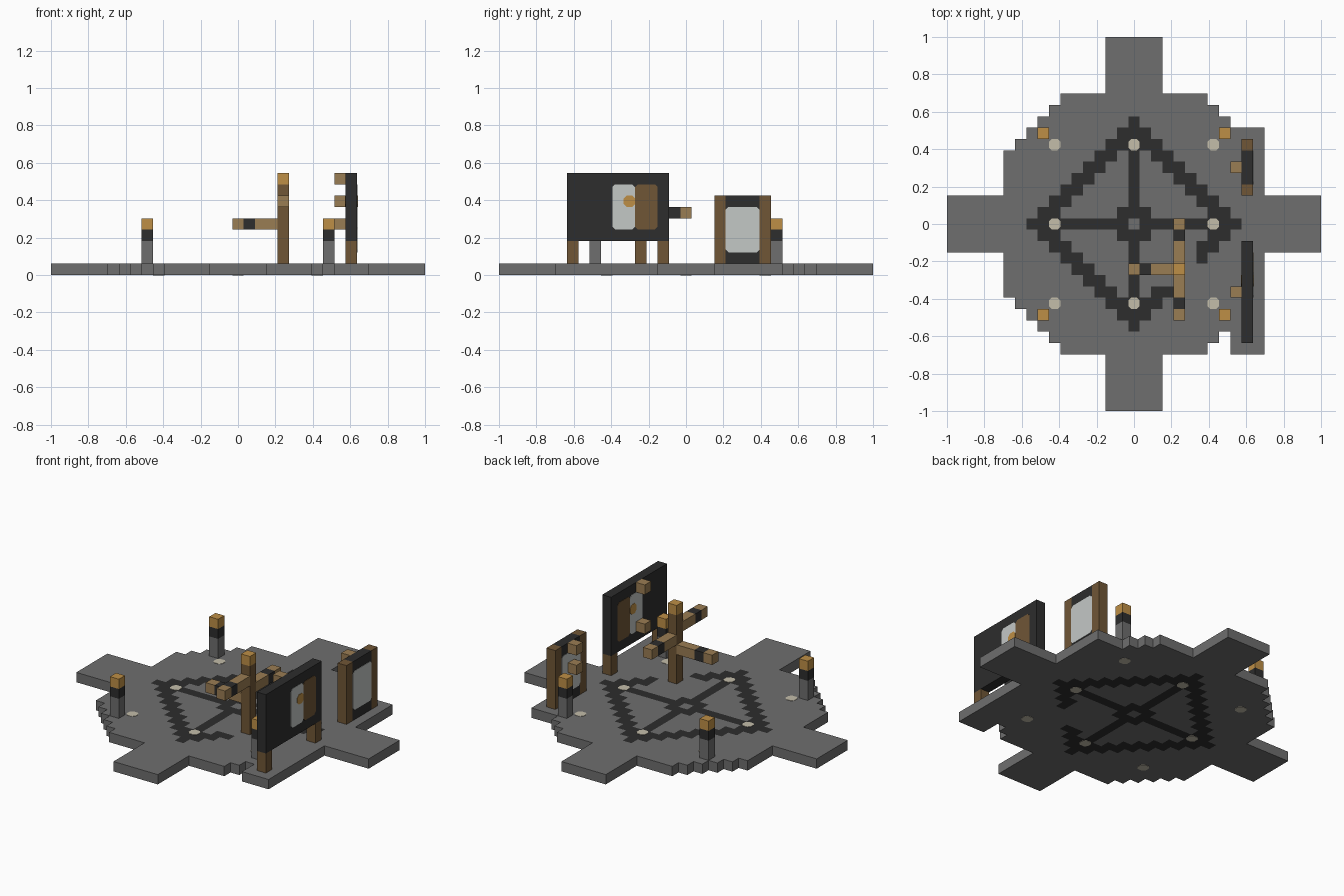
import bpy, bmesh

if "Cube" in bpy.data.objects:
    bpy.data.objects.remove(bpy.data.objects["Cube"], do_unlink=True)

U = 2 / 33        # side of one block
SKIN = 0.002      # thickness of painted plates


def material(name, *srgb):
    lin = [((c / 255 + 0.055) / 1.055) ** 2.4 for c in srgb] + [1]
    m = bpy.data.materials.new(name)
    m.use_nodes = True
    m.diffuse_color = lin
    m.node_tree.nodes["Principled BSDF"].inputs["Base Color"].default_value = lin
    return m


STONE = material("grey stone", 110, 110, 110)
DARK = material("charcoal", 45, 45, 45)
AMBER = material("amber", 190, 143, 70)
TAN = material("tan wood", 154, 125, 83)
BROWN = material("brown wood", 112, 86, 54)
PALE = material("pale panel", 196, 200, 198)
CREAM = material("cream lamp", 196, 189, 170)


def finish(bm, name, mats):
    me = bpy.data.meshes.new(name)
    bmesh.ops.recalc_face_normals(bm, faces=bm.faces)
    bm.to_mesh(me)
    bm.free()
    for m in mats:
        me.materials.append(m)
    ob = bpy.data.objects.new(name, me)
    bpy.context.collection.objects.link(ob)
    return ob


def block(name, mat, first, last=None, round_axis=None):
    """Box from block index first to last; round_axis makes a thin raised, chamfered plate."""
    last = last or first
    lo = [(c - 0.5) * U for c in first[:2]] + [first[2] * U]
    hi = [(c + 0.5) * U for c in last[:2]] + [(last[2] + 1) * U]
    if round_axis is not None:
        lo[round_axis] -= SKIN
        hi[round_axis] += SKIN
    bm = bmesh.new()
    bmesh.ops.create_cube(bm, size=1)
    for v in bm.verts:
        v.co = [hi[a] if v.co[a] > 0 else lo[a] for a in range(3)]
    if round_axis is not None:
        edges = [e for e in bm.edges
                 if abs((e.verts[0].co - e.verts[1].co)[round_axis]) > U / 2]
        bmesh.ops.bevel(bm, geom=edges, offset=U * 0.25, segments=1, affect='EDGES')
    return finish(bm, name, [mat])


# Floor plan: stepped disc, cross arms and a side strip for the boards
def in_floor(i, j):
    a, b = abs(i), abs(j)
    disc = max(a, b) <= 11 and a + b <= 17
    strip = 9 <= i <= 11 and -11 <= j <= 8
    return disc or min(a, b) <= 2 or strip


# Dark inlay: diamond ring with a gap, cross lines and a hub
def in_inlay(i, j):
    a, b = abs(i), abs(j)
    ring = a + b in (8, 9) and not (3 <= i <= 5 and -5 <= j <= -3)
    cross = min(a, b) == 0 and 0 < max(a, b) <= 7
    return ring or cross or (a == 1 and b == 1)


bm = bmesh.new()
grid = {}


def corner(i, j):
    if (i, j) not in grid:
        grid[i, j] = bm.verts.new(((i - 0.5) * U, (j - 0.5) * U, 0))
    return grid[i, j]


for i in range(-16, 17):
    for j in range(-16, 17):
        if in_floor(i, j):
            f = bm.faces.new([corner(i, j), corner(i + 1, j),
                              corner(i + 1, j + 1), corner(i, j + 1)])
            f.material_index = int(in_inlay(i, j))
top = bmesh.ops.extrude_face_region(bm, geom=bm.faces[:], use_keep_orig=True)["geom"]
for v in top:
    if isinstance(v, bmesh.types.BMVert):
        v.co.z = U
for f in bm.faces:
    if abs(f.normal.z) < 0.5 and f.calc_center_median().z == U / 2:
        f.material_index = 0
finish(bm, "floor", [STONE, DARK])

# Round floor lamps
for i in (-7, 0, 7):
    for j in (-7, 0, 7):
        if i or j:
            block("floor_lamp", CREAM, (i, j, 0), round_axis=2)

# Corner lamp posts
for i in (-8, 8):
    for j in (-8, 8):
        block("post_base", STONE, (i, j, 1), (i, j, 2))
        block("post_band", DARK, (i, j, 3))
        block("post_light", AMBER, (i, j, 4))

# Signpost with three banded arms
PX, PY = 4, -4
block("signpost_pole", BROWN, (PX, PY, 1), (PX, PY, 7))
block("signpost_cap", AMBER, (PX, PY, 8))
for dx, dy, k in ((-1, 0, 4), (0, 1, 5), (0, -1, 6)):
    for step in range(1, 5):
        block("sign_arm", DARK if step == 3 else TAN,
              (PX + dx * step, PY + dy * step, k))

# Large board with legs and a picture showing on both faces
block("large_board", DARK, (10, -10, 3), (10, -2, 8))
for j in (-10, -2):
    block("large_board_leg", BROWN, (10, j, 1), (10, j, 2))
block("picture_pale", PALE, (10, -6, 4), (10, -5, 7), round_axis=0)
block("picture_brown", BROWN, (10, -4, 4), (10, -3, 7), round_axis=0)
accent = block("picture_accent", AMBER, (10, -5, 6), round_axis=0)
for v in accent.data.vertices:
    v.co.x += SKIN if v.co.x > 10 * U else -SKIN

# Small board in a wooden frame
for j in (3, 7):
    block("small_board_post", BROWN, (10, j, 1), (10, j, 6))
block("small_board", DARK, (10, 4, 1), (10, 6, 6))
block("small_board_panel", PALE, (10, 4, 2), (10, 6, 5), round_axis=0)

# Wooden knobs behind the boards
for j, k in ((-6, 8), (-6, 4), (5, 6), (5, 4)):
    block("board_knob", TAN, (9, j, k))
